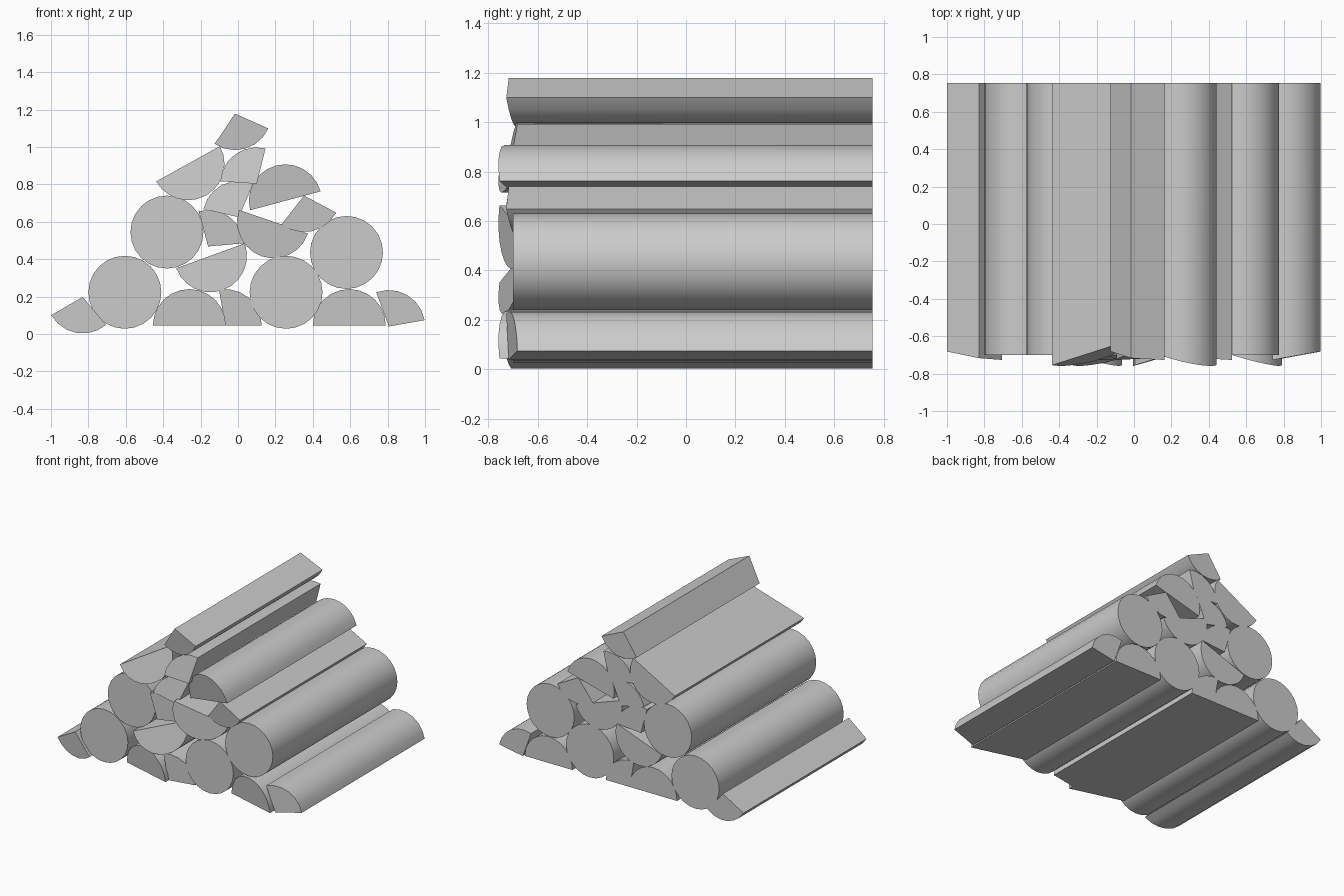
import bpy, bmesh, math

if "Cube" in bpy.data.objects:
    bpy.data.objects.remove(bpy.data.objects["Cube"])

R = 0.195      # log radius
BACK = 0.755   # shared flat back end


def log(name, x, z, start, span, segs, front):
    """Extrude a disc sector along y; front(u, v) gives the y of the sawn front end."""
    full = span == 360
    pts = []
    for i in range(segs if full else segs + 1):
        t = math.radians(span * i / segs)
        pts.append((R * math.cos(t), R * math.sin(t)))
    if span < 180:
        pts.append((0.0, 0.0))
    s = math.radians(start)
    bm = bmesh.new()
    near, far = [], []
    for u, v in pts:
        px = x + u * math.cos(s) - v * math.sin(s)
        pz = z + u * math.sin(s) + v * math.cos(s)
        near.append(bm.verts.new((px, front(u, v), pz)))
        far.append(bm.verts.new((px, BACK, pz)))
    n = len(pts)
    bm.faces.new(near)
    bm.faces.new(far[::-1])
    for i in range(n):
        j = (i + 1) % n
        bm.faces.new((near[j], near[i], far[i], far[j]))
    bmesh.ops.recalc_face_normals(bm, faces=bm.faces)
    # smooth bark, crisp split edges and ends
    for f in bm.faces:
        f.smooth = True
    for e in bm.edges:
        e.smooth = e.calc_face_angle(0) < math.radians(30)
    me = bpy.data.meshes.new(name)
    bm.to_mesh(me)
    bm.free()
    ob = bpy.data.objects.new(name, me)
    bpy.context.collection.objects.link(ob)


# Whole round logs: centre x, z
for i, (x, z) in enumerate([(-0.605, 0.223), (-0.38, 0.545), (0.257, 0.223), (0.58, 0.436)]):
    log(f"round_log_{i + 1}", x, z, 0, 360, 24, lambda u, v: -0.70)

# Half logs: centre x, z, start angle (skewed front end)
halves = [(-0.26, 0.045, 0), (0.595, 0.045, 0), (-0.147, 0.418, 200),
          (0.19, 0.60, 161), (0.253, 0.712, 15), (-0.267, 0.910, 209)]
for i, (x, z, a) in enumerate(halves):
    log(f"half_log_{i + 1}", x, z, a, 180, 12,
        lambda u, v: -0.70 - 0.28 * u - 0.11 * v)

# Split wedges: corner x, z, start angle
wedges = [(-0.83, 0.198, 210), (-0.068, 0.045, 0), (0.806, 0.04, 10),
          (-0.16, 0.468, 5), (0.005, 0.624, 67), (0.353, 0.74, 232),
          (0.10, 0.803, 76), (-0.016, 1.178, 236)]
for i, (x, z, a) in enumerate(wedges):
    log(f"split_wedge_{i + 1}", x, z, a, 100, 6,
        lambda u, v: -0.717 + 0.18 * u - 0.02 * v)
